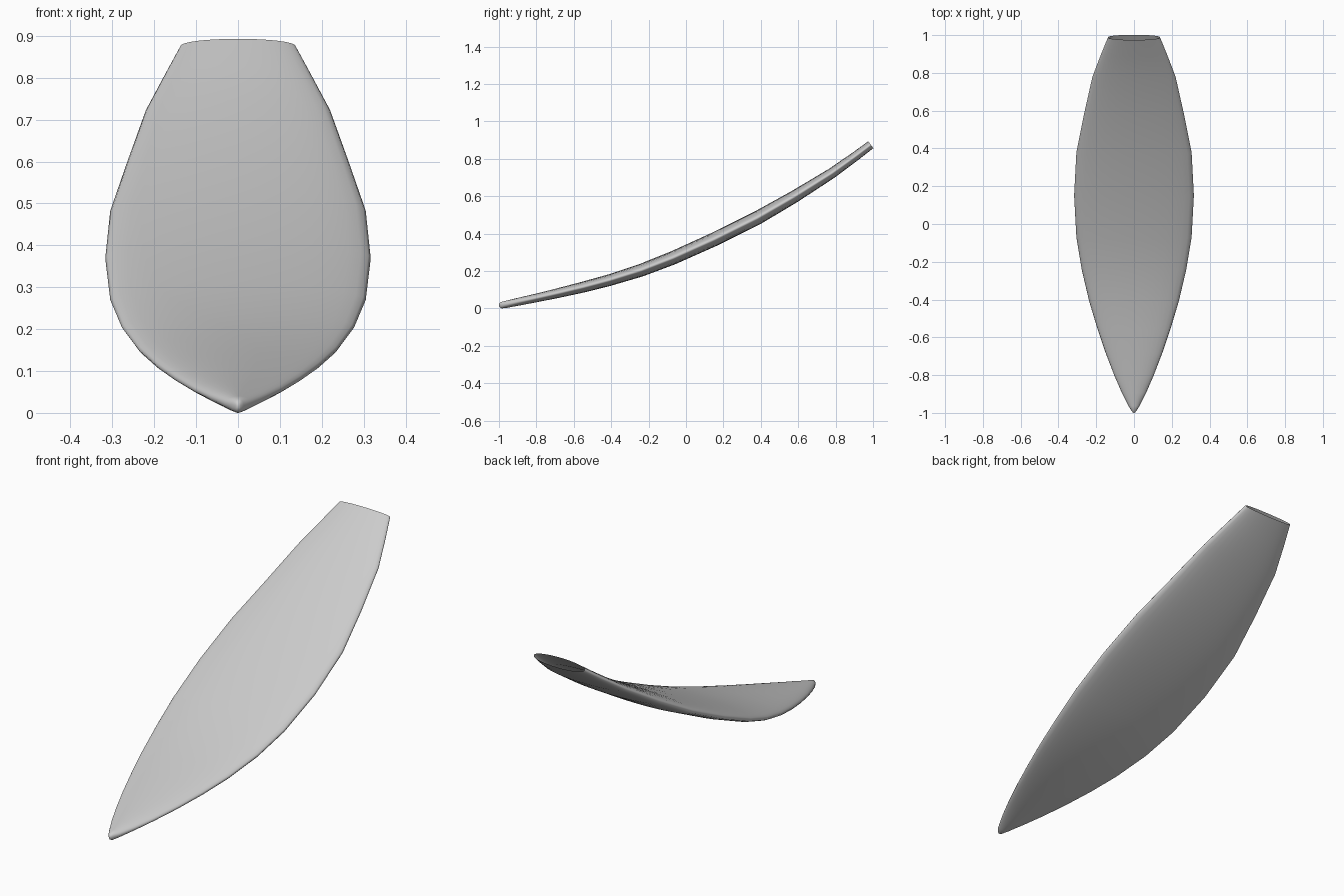
import bpy, bmesh, math

if "Cube" in bpy.data.objects:
    bpy.data.objects.remove(bpy.data.objects["Cube"])

# Stations along the blade: y, centre height, half width, half thickness
STATIONS = [
    (-0.997, 0.019, 0.006, 0.010), (-0.988, 0.021, 0.014, 0.017),
    (-0.96, 0.026, 0.031, 0.019), (-0.89, 0.041, 0.066, 0.021),
    (-0.80, 0.060, 0.105, 0.023), (-0.68, 0.087, 0.151, 0.026),
    (-0.55, 0.118, 0.195, 0.029), (-0.41, 0.155, 0.237, 0.031),
    (-0.24, 0.208, 0.277, 0.034), (-0.07, 0.274, 0.305, 0.036),
    (0.15, 0.373, 0.317, 0.037), (0.38, 0.487, 0.305, 0.037),
    (0.58, 0.602, 0.265, 0.033), (0.78, 0.727, 0.220, 0.028),
    (0.90, 0.813, 0.174, 0.025), (0.988, 0.879, 0.138, 0.023),
]
SIDES = 32


def ring(bm, i):
    """Flattened oval section, square to the curved centre line."""
    y, z, w, t = STATIONS[i]
    a, b = STATIONS[max(i - 1, 0)], STATIONS[min(i + 1, len(STATIONS) - 1)]
    slope = math.atan2(b[1] - a[1], b[0] - a[0])
    verts = []
    for k in range(SIDES):
        ang = 2 * math.pi * k / SIDES
        c, s = math.cos(ang), math.sin(ang)
        h = t * math.copysign(abs(s) ** 0.9, s)
        verts.append(bm.verts.new((w * c, y - h * math.sin(slope),
                                   z + h * math.cos(slope))))
    return verts


# Curved blade, closed at the tip and open at the cut end
bm = bmesh.new()
rings = [ring(bm, i) for i in range(len(STATIONS))]
for r0, r1 in zip(rings, rings[1:]):
    for k in range(SIDES):
        n = (k + 1) % SIDES
        bm.faces.new((r0[k], r0[n], r1[n], r1[k]))
tip = bm.verts.new((0, -1.0, 0.018))
for k in range(SIDES):
    bm.faces.new((tip, rings[0][(k + 1) % SIDES], rings[0][k]))
bmesh.ops.recalc_face_normals(bm, faces=bm.faces)
# Rest on the ground
low = min(v.co.z for v in bm.verts)
for v in bm.verts:
    v.co.z -= low
mesh = bpy.data.meshes.new("curved_blade")
bm.to_mesh(mesh)
bm.free()
blade = bpy.data.objects.new("curved_blade", mesh)
bpy.context.collection.objects.link(blade)
for p in mesh.polygons:
    p.use_smooth = True
